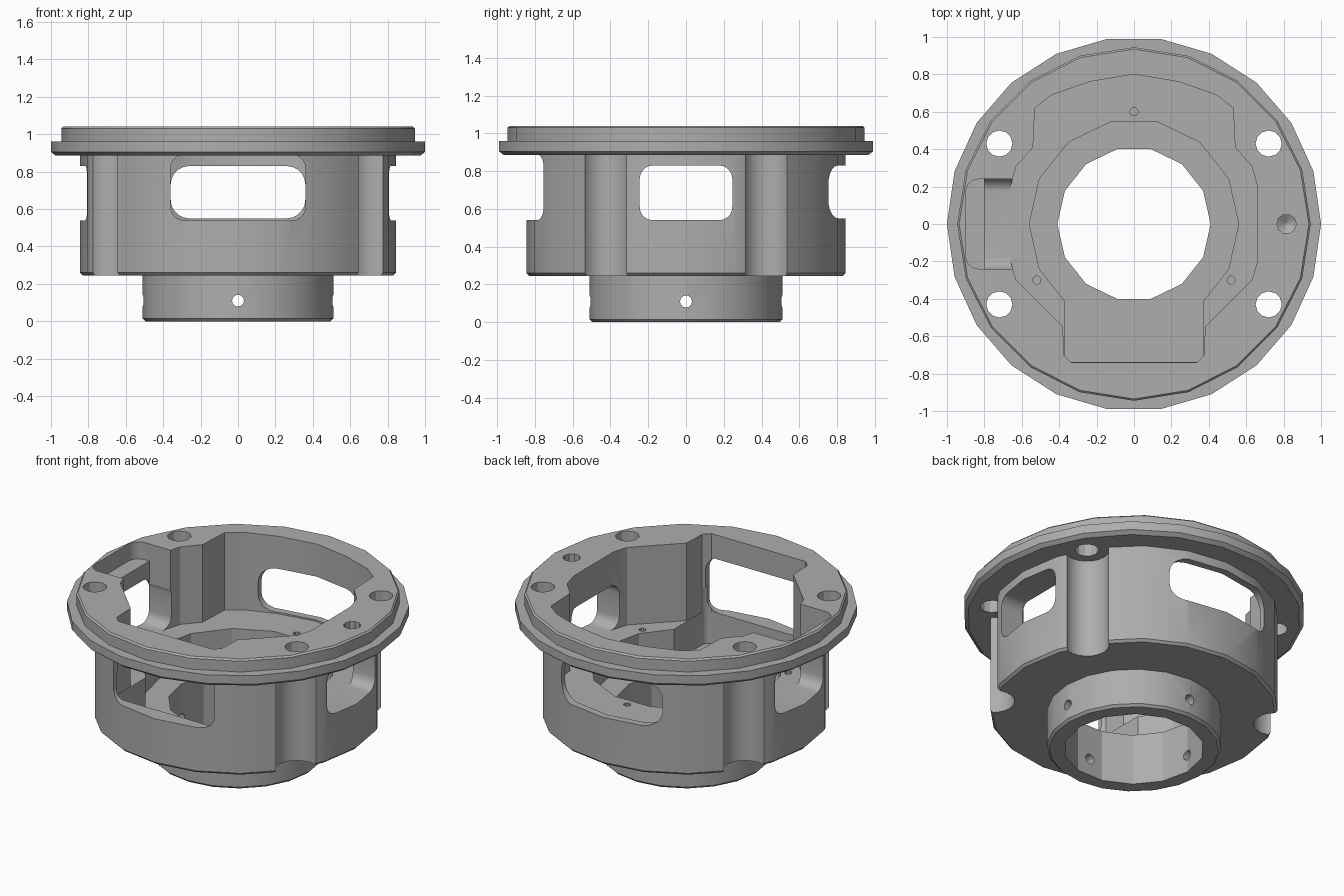
import bpy, bmesh, math
from math import cos, sin, pi, radians

cube = bpy.data.objects.get("Cube")
if cube:
    bpy.data.objects.remove(cube, do_unlink=True)

metal = bpy.data.materials.new("grey_metal")
metal.use_nodes = True
metal.diffuse_color = (0.42, 0.42, 0.42, 1)
metal.node_tree.nodes["Principled BSDF"].inputs["Base Color"].default_value = (0.42, 0.42, 0.42, 1)


def make(name, bm):
    bmesh.ops.recalc_face_normals(bm, faces=bm.faces)
    mesh = bpy.data.meshes.new(name)
    bm.to_mesh(mesh)
    bm.free()
    mesh.materials.append(metal)
    obj = bpy.data.objects.new(name, mesh)
    bpy.context.collection.objects.link(obj)
    return obj


def lathe(name, profile, sides, x=0, y=0):
    """Closed solid from (radius, z) rings, listed bottom to top."""
    bm = bmesh.new()
    rings = [[bm.verts.new((x + r * cos(2 * pi * i / sides), y + r * sin(2 * pi * i / sides), z))
              for i in range(sides)] for r, z in profile]
    for low, high in zip(rings, rings[1:]):
        for i in range(sides):
            j = (i + 1) % sides
            bm.faces.new((low[i], low[j], high[j], high[i]))
    bm.faces.new(rings[0][::-1])
    bm.faces.new(rings[-1])
    return make(name, bm)


def prism(name, outline, lo, hi, axis="z"):
    """Extrude a 2D outline between lo and hi along an axis."""
    place = {"z": lambda u, v, w: (u, v, w),
             "y": lambda u, v, w: (u, w, v),
             "x": lambda u, v, w: (w, u, v)}[axis]
    bm = bmesh.new()
    a, b = [[bm.verts.new(place(u, v, w)) for u, v in outline] for w in (lo, hi)]
    bm.faces.new(a[::-1])
    bm.faces.new(b)
    for i in range(len(a)):
        j = (i + 1) % len(a)
        bm.faces.new((a[i], a[j], b[j], b[i]))
    return make(name, bm)


def rounded(u0, u1, v0, v1, r, steps=5):
    corners = [(u1 - r, v1 - r), (u0 + r, v1 - r), (u0 + r, v0 + r), (u1 - r, v0 + r)]
    return [(cu + r * cos(pi / 2 * (k + s / steps)), cv + r * sin(pi / 2 * (k + s / steps)))
            for k, (cu, cv) in enumerate(corners) for s in range(steps + 1)]


def circle(u, v, r, sides=12):
    return [(u + r * cos(2 * pi * i / sides), v + r * sin(2 * pi * i / sides)) for i in range(sides)]


def combine(target, tool, operation="DIFFERENCE"):
    mod = target.modifiers.new("combine", "BOOLEAN")
    mod.operation = operation
    mod.solver = "EXACT"
    mod.object = tool
    bpy.context.view_layer.objects.active = target
    bpy.ops.object.modifier_apply(modifier=mod.name)
    bpy.data.objects.remove(tool, do_unlink=True)


# Drum body
housing = lathe("bearing_housing", [(0.83, 0.245), (0.845, 0.26), (0.845, 0.93)], 20)

# Bolt clearance grooves down the drum
bolts = [(sx * 0.72, sy * 0.43) for sx in (-1, 1) for sy in (-1, 1)]
for x, y in bolts:
    combine(housing, prism("groove", circle(x, y, 0.13, 20), 0.1, 1.1))

# Windows: front, back, both sides
combine(housing, prism("front_window", rounded(-0.36, 0.36, 0.54, 0.89, 0.07), -1.1, -0.6, "y"))
combine(housing, prism("back_window", rounded(-0.36, 0.36, 0.55, 0.83, 0.1), 0.5, 1.1, "y"))
for lo, hi in ((0.58, 1.1), (-1.1, -0.58)):
    combine(housing, prism("side_window", rounded(-0.245, 0.245, 0.54, 0.83, 0.07), lo, hi, "x"))

# Flange, raised rim and lower hub
combine(housing, lathe("flange", [(0.975, 0.885), (1.0, 0.905), (1.0, 0.96)], 22), "UNION")
combine(housing, lathe("rim", [(0.945, 0.92), (0.945, 1.03), (0.935, 1.04)], 20), "UNION")
combine(housing, lathe("hub", [(0.495, 0), (0.51, 0.015), (0.51, 0.3)], 20), "UNION")

# Upper pocket down to the ledge
half = [(0.24, 0.76), (0.44, 0.69), (0.53, 0.62), (0.54, 0.41), (0.63, 0.31), (0.66, 0.2),
        (0.66, -0.2), (0.63, -0.3), (0.38, -0.55), (0.375, -0.7), (0.335, -0.74)]
outline = [(0, 0.8)] + half + [(-x, y) for x, y in reversed(half)]
combine(housing, prism("pocket", outline, 0.54, 1.2))

# Deep recess: round seat plus front bay
combine(housing, prism("seat", circle(0, 0, 0.56, 14), 0.33, 0.6))
combine(housing, prism("front_bay", rounded(-0.372, 0.372, -0.738, -0.1, 0.04), 0.33, 0.7))
combine(housing, prism("bore", circle(0, 0, 0.41, 14), -0.1, 0.5))

# Stepped slot in the rim
combine(housing, prism("slot_shelf", rounded(-0.9, -0.5, -0.24, 0.24, 0.07), 0.93, 1.2))
combine(housing, prism("slot", [(-0.8, -0.24), (-0.5, -0.24), (-0.5, 0.24), (-0.8, 0.24)], 0.62, 1.1))

# Bolt holes, drilled dimple, ledge screw holes
for x, y in bolts:
    combine(housing, prism("bolt_hole", circle(x, y, 0.07), 0.8, 1.2))
combine(housing, lathe("dimple", [(0.005, 0.91), (0.052, 0.94), (0.052, 1.1)], 10, 0.815, 0))
for angle in (90, 210, 330):
    a = radians(angle)
    combine(housing, prism("screw_hole", circle(0.6 * cos(a), 0.6 * sin(a), 0.022, 10), 0.42, 0.6))

# Radial set screw holes through the hub
for axis in "xy":
    combine(housing, prism("set_screw_hole", circle(0, 0.11, 0.032), -0.7, 0.7, axis))

bpy.ops.object.select_all(action="DESELECT")
housing.select_set(True)
bpy.context.view_layer.objects.active = housing
bpy.ops.object.shade_smooth_by_angle(angle=radians(25))
